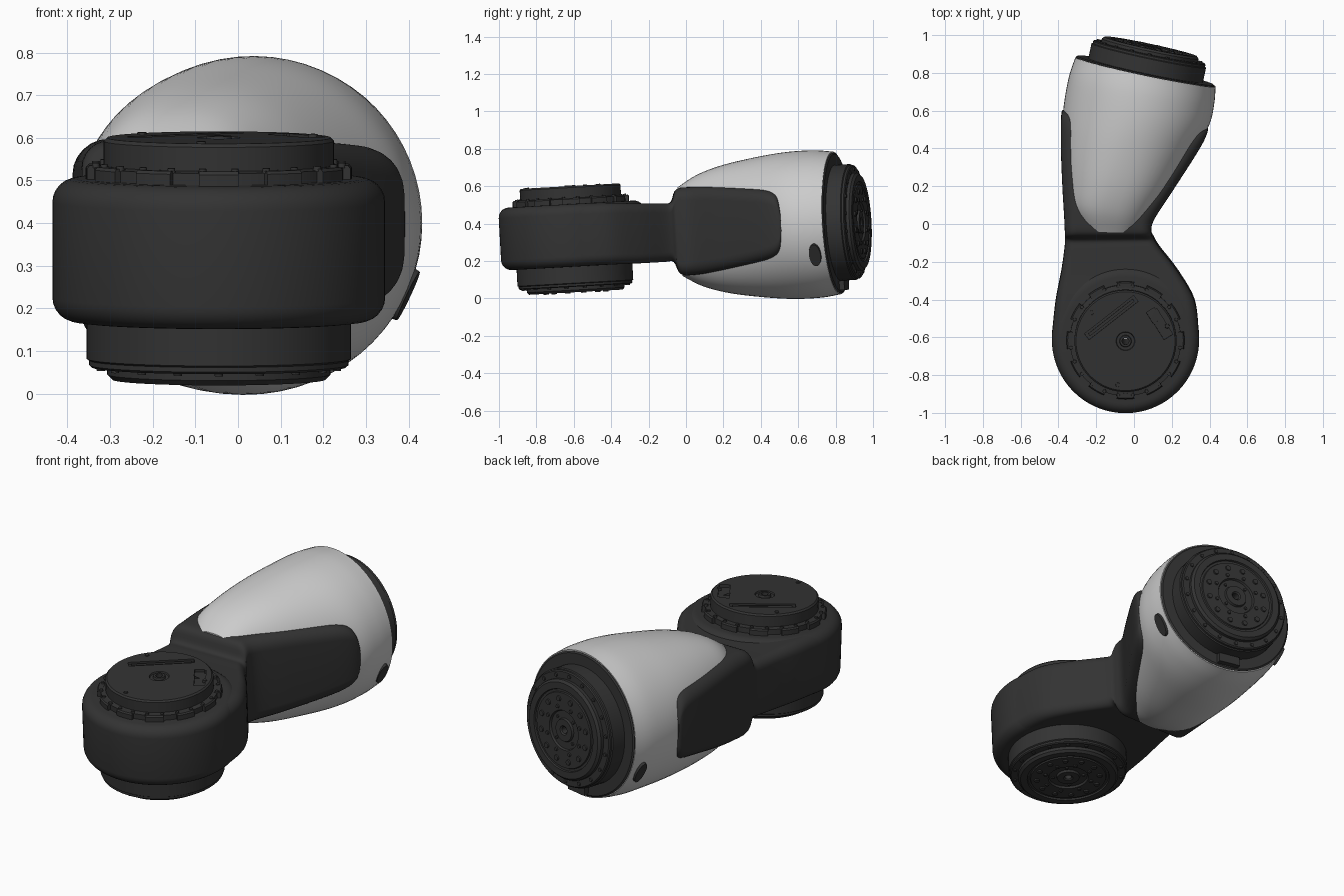
import bpy, bmesh
from math import sin, cos, pi, radians, copysign
from mathutils import Matrix, Vector

if "Cube" in bpy.data.objects:
    bpy.data.objects.remove(bpy.data.objects["Cube"])

# Whole link is modelled flat around the base joint, then tilted slightly
PX, PY = -0.045, -0.605
TILT = Matrix.Translation((PX, PY, 0.325)) @ Matrix.Rotation(radians(3.2), 4, 'X')

dark = bpy.data.materials.new("dark_plastic")
dark.diffuse_color = (0.033, 0.033, 0.033, 1)
dark.use_nodes = True
dark.node_tree.nodes["Principled BSDF"].inputs["Base Color"].default_value = dark.diffuse_color


def finish(bm, name, mat=dark, local=Matrix()):
    bmesh.ops.recalc_face_normals(bm, faces=bm.faces)
    me = bpy.data.meshes.new(name)
    bm.to_mesh(me)
    bm.free()
    me.transform(TILT @ local)
    if mat:
        me.materials.append(mat)
    ob = bpy.data.objects.new(name, me)
    bpy.context.collection.objects.link(ob)
    return ob


def revolve(name, profile, local=Matrix(), seg=72):
    """Closed (r, z) loop turned around z."""
    bm = bmesh.new()
    rings = [[bm.verts.new((r * cos(2 * pi * i / seg), r * sin(2 * pi * i / seg), z))
              for r, z in profile] for i in range(seg)]
    n = len(profile)
    for i in range(seg):
        a, b = rings[i], rings[(i + 1) % seg]
        for j in range(n):
            k = (j + 1) % n
            bm.faces.new((a[j], a[k], b[k], b[j]))
    return finish(bm, name, dark, local)


def arc(cx, cz, r, a0, a1, n=6):
    return [(cx + r * cos(radians(a0 + (a1 - a0) * i / n)),
             cz + r * sin(radians(a0 + (a1 - a0) * i / n))) for i in range(n + 1)]


def smooth_path(st, sub):
    """Catmull-Rom interpolation of station tuples."""
    out = []
    for i in range(len(st) - 1):
        p0, p1, p2, p3 = st[max(i - 1, 0)], st[i], st[i + 1], st[min(i + 2, len(st) - 1)]
        for s in range(sub):
            t = s / sub
            out.append([0.5 * (2 * b + (c - a) * t + (2 * a - 5 * b + 4 * c - d) * t * t
                               + (3 * b - a - 3 * c + d) * t ** 3)
                        for a, b, c, d in zip(p0, p1, p2, p3)])
    return out + [list(st[-1])]


def round_rect(w, h, r):
    pts = []
    for q, (sx, sz) in enumerate(((1, 1), (-1, 1), (-1, -1), (1, -1))):
        pts += arc(sx * (w - r), sz * (h - r), r, 90 * q, 90 * q + 90)
    return pts


def super_ellipse(w, h, n, seg=64):
    def p(v):
        return copysign(abs(v) ** (2 / n), v)
    return [(w * p(cos(2 * pi * i / seg)), h * p(sin(2 * pi * i / seg))) for i in range(seg)]


def loft(name, stations, shape, mat):
    """Stations: left x, y, right x, y, centre z, half height, shape parameter."""
    bm = bmesh.new()
    rings = []
    for lx, ly, rx, ry, zc, h, k in smooth_path(stations, 5):
        L, R = Vector((lx - PX, ly - PY, zc)), Vector((rx - PX, ry - PY, zc))
        c, d = (L + R) / 2, (R - L).normalized()
        rings.append([bm.verts.new(c + d * u + Vector((0, 0, v)))
                      for u, v in shape((R - L).length / 2, h, k)])
    n = len(rings[0])
    for a, b in zip(rings, rings[1:]):
        for j in range(n):
            k = (j + 1) % n
            bm.faces.new((a[j], a[k], b[k], b[j]))
    bm.faces.new(rings[0])
    bm.faces.new(rings[-1])
    return finish(bm, name, mat)


def bolt_circle(name, rows, local):
    """Rows: count, circle radius, bolt radius, height of the seat."""
    bm = bmesh.new()
    for count, rad, size, z in rows:
        for i in range(count):
            a = 2 * pi * (i + 0.5) / count
            bmesh.ops.create_cone(bm, cap_ends=True, segments=12, radius1=size, radius2=size * 0.85,
                                  depth=0.012,
                                  matrix=Matrix.Translation((rad * cos(a), rad * sin(a), z)))
    return finish(bm, name, dark, local)


def box(name, loc, size, angle=0, local=Matrix()):
    bm = bmesh.new()
    bmesh.ops.create_cube(bm, size=1, matrix=Matrix.Translation(loc)
                          @ Matrix.Rotation(radians(angle), 4, 'Z') @ Matrix.Diagonal((*size, 1)))
    return finish(bm, name, dark, local)


def drive(name, local):
    """Stepped output flange with bolt rings, built along its own z."""
    revolve(name, [(0.018, -0.05), (0.31, -0.05), (0.31, 0.088), (0.304, 0.092), (0.304, 0.103),
                   (0.298, 0.108), (0.262, 0.108), (0.262, 0.125), (0.25, 0.137), (0.215, 0.137),
                   (0.212, 0.128), (0.2, 0.128), (0.197, 0.135), (0.105, 0.135), (0.1, 0.124),
                   (0.062, 0.124), (0.058, 0.136), (0.025, 0.136), (0.018, 0.13)], local)
    bolt_circle(name + "_bolts", [(18, 0.281, 0.011, 0.108), (12, 0.165, 0.016, 0.136),
                                  (8, 0.125, 0.011, 0.136), (4, 0.081, 0.009, 0.125)], local)


# Base joint housing: rounded drum with a through bore
revolve("base_joint_housing", [(0.018, -0.155)] + arc(0.335, -0.1, 0.055, -90, 0)
        + arc(0.335, 0.125, 0.055, 0, 90) + [(0.018, 0.18)])

# Lower output drive
drive("lower_drive", Matrix.Translation((0, 0, -0.155)) @ Matrix.Rotation(pi, 4, 'X'))

# Upper cap with tabbed clamp ring
cap = revolve("upper_cap", [(0.018, 0.16), (0.295, 0.16), (0.295, 0.208), (0.27, 0.212),
                            (0.27, 0.268), (0.262, 0.276), (0.05, 0.276), (0.047, 0.268),
                            (0.032, 0.268), (0.029, 0.28), (0.018, 0.28)])
bm = bmesh.new()
for i in range(12):
    a0 = 2 * pi * i / 12
    loops = [[bm.verts.new((r * cos(a0 + 0.075 * s), r * sin(a0 + 0.075 * s), z))
              for s in (-2, -1, 0, 1, 2)] for r, z in
             ((0.28, 0.17), (0.312, 0.17), (0.312, 0.206), (0.306, 0.213), (0.28, 0.213))]
    for j in range(5):
        a, b = loops[j], loops[(j + 1) % 5]
        for s in range(4):
            bm.faces.new((a[s], a[s + 1], b[s + 1], b[s]))
    for s in (0, 4):
        bm.faces.new([l[s] for l in loops])
finish(bm, "clamp_ring_tabs")
bolt_circle("clamp_ring_bolts", [(24, 0.291, 0.01, 0.213)], Matrix())
bolt_circle("cap_screws", [(3, 0.235, 0.013, 0.274)], Matrix.Rotation(radians(80), 4, 'Z'))

# Slots cut into the cap
for loc, size, ang in (((-0.075, 0.125, 0.28), (0.33, 0.04, 0.04), 38),
                       ((0.185, 0.09, 0.28), (0.16, 0.055, 0.04), -58),
                       ((0.15, 0.135, 0.28), (0.05, 0.07, 0.04), 32)):
    cut = box("slot_cutter", loc, size, ang)
    cut.hide_render = True
    mod = cap.modifiers.new("slot", 'BOOLEAN')
    mod.object, mod.solver = cut, 'EXACT'
    bpy.context.view_layer.objects.active = cap
    bpy.ops.object.modifier_apply(modifier=mod.name)
    bpy.data.objects.remove(cut)
box("slot_bar", (-0.075, 0.125, 0.264), (0.3, 0.016, 0.016), 38)

# Dark link: neck that flares into the two side panels
loft("link_body", [
    (-0.432, -0.56, 0.342, -0.56, 0.012, 0.166, 0.055),
    (-0.414, -0.40, 0.320, -0.40, 0.010, 0.165, 0.055),
    (-0.385, -0.25, 0.235, -0.25, 0.003, 0.160, 0.05),
    (-0.368, -0.13, 0.135, -0.12, 0, 0.157, 0.05),
    (-0.365, -0.075, 0.105, -0.07, 0, 0.160, 0.05),
    (-0.366, -0.04, 0.092, -0.04, 0, 0.226, 0.06),
    (-0.370, 0.05, 0.105, 0.03, 0, 0.235, 0.07),
    (-0.379, 0.20, 0.195, 0.17, 0.003, 0.224, 0.07),
    (-0.387, 0.40, 0.312, 0.35, 0.008, 0.200, 0.07),
    (-0.387, 0.53, 0.366, 0.44, 0.01, 0.183, 0.07),
    (-0.384, 0.585, 0.388, 0.49, 0.01, 0.155, 0.07),
    (-0.378, 0.605, 0.391, 0.51, 0.01, 0.095, 0.07)], round_rect, dark)

# Light shell around the upper joint
shell = [(-0.30, -0.025, 0.05, -0.035, 0, 0.238, 2.6),
         (-0.36, 0.10, 0.11, 0.06, 0, 0.300, 2.5),
         (-0.378, 0.25, 0.21, 0.20, 0, 0.345, 2.3),
         (-0.384, 0.45, 0.33, 0.40, 0, 0.379, 2.1),
         (-0.373, 0.62, 0.400, 0.53, 0, 0.394, 2),
         (-0.345, 0.78, 0.425, 0.64, 0, 0.394, 2),
         (-0.31, 0.885, 0.432, 0.73, 0, 0.382, 2)]
loft("upper_shell", shell, super_ellipse, None)

# Upper output drive on the shell's open end
end = (Matrix.Translation((0.06 - PX, 0.808 - PY, 0)) @ Matrix.Rotation(radians(-12), 4, 'Z')
       @ Matrix.Rotation(-pi / 2, 4, 'X'))
revolve("shell_end_ring", [(0.28, -0.03), (0.366, -0.03), (0.376, 0.002), (0.368, 0.008),
                           (0.28, 0.008)], end)
drive("upper_drive", end)
box("rim_connector", (0, 0.335, 0.015), (0.12, 0.05, 0.04), 0, end)

# Oval ports low on both sides of the shell
lx, ly, rx, ry, zc, h, k = [a * 0.6 + b * 0.4 for a, b in zip(shell[5], shell[6])]
mid, half = Vector(((lx + rx) / 2 - PX, (ly + ry) / 2 - PY, 0)), Vector(((rx - lx) / 2, (ry - ly) / 2, 0))
for side, label in ((1, "right"), (-1, "left")):
    ang = radians(-25)
    pos = mid + half * side * cos(ang) + Vector((0, 0, h * sin(ang)))
    nor = (pos - mid).normalized()
    fwd = Vector((-half.y, half.x, 0)).normalized()
    tan = nor.cross(fwd)
    frame = Matrix((fwd, tan, nor)).transposed().to_4x4()
    bm = bmesh.new()
    bmesh.ops.create_cone(bm, cap_ends=True, segments=32, radius1=1, radius2=0.96, depth=1,
                          matrix=Matrix.Translation(pos) @ frame @ Matrix.Diagonal((0.033, 0.066, 0.016, 1)))
    finish(bm, label + "_port")

# Smooth shading with sharp edges kept
for ob in bpy.data.objects:
    ob.select_set(ob.type == 'MESH')
bpy.context.view_layer.objects.active = cap
bpy.ops.object.shade_smooth_by_angle(angle=radians(35))
